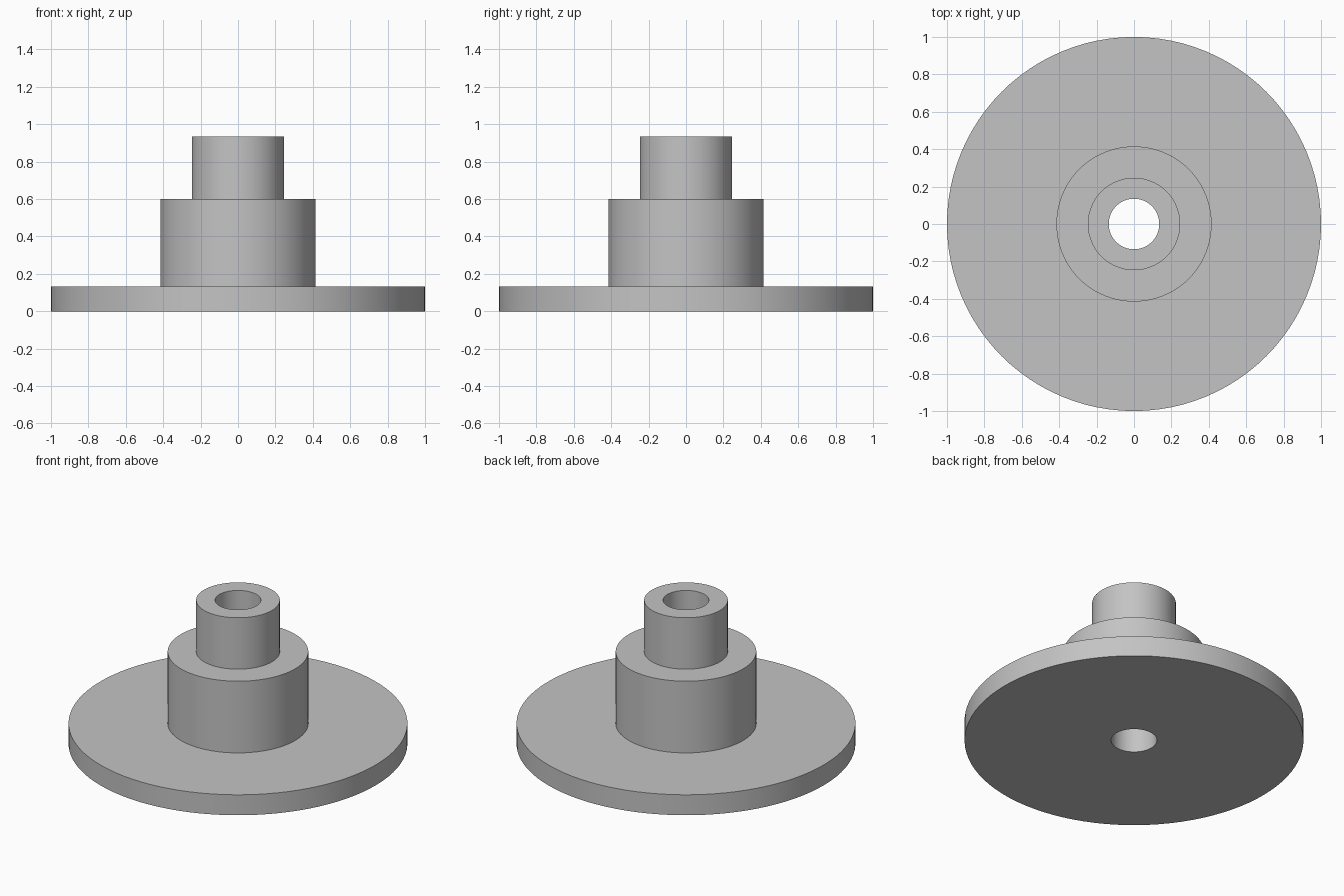
import bpy
import bmesh
import math
from mathutils import Matrix

SEGMENTS = 96
BORE = 0.135

cube = bpy.data.objects.get("Cube")
if cube:
    bpy.data.objects.remove(cube, do_unlink=True)

# Single plain grey finish
grey = bpy.data.materials.new("plain_grey")
grey.use_nodes = True
colour = (0.55, 0.55, 0.55, 1.0)
grey.diffuse_color = colour
grey.node_tree.nodes["Principled BSDF"].inputs["Base Color"].default_value = colour


def lathe(name, profile):
    """Revolve a closed (radius, height) outline around the z axis."""
    bm = bmesh.new()
    rings = []
    for radius, height in profile:
        ring = bmesh.ops.create_circle(
            bm, segments=SEGMENTS, radius=radius,
            matrix=Matrix.Translation((0, 0, height)))["verts"]
        rings.append(ring)
    for lower, upper in zip(rings, rings[1:] + rings[:1]):
        for i in range(SEGMENTS):
            j = (i + 1) % SEGMENTS
            bm.faces.new((lower[i], lower[j], upper[j], upper[i]))
    bmesh.ops.recalc_face_normals(bm, faces=bm.faces)
    mesh = bpy.data.meshes.new(name)
    bm.to_mesh(mesh)
    bm.free()
    mesh.materials.append(grey)
    obj = bpy.data.objects.new(name, mesh)
    bpy.context.collection.objects.link(obj)
    bpy.ops.object.select_all(action="DESELECT")
    obj.select_set(True)
    bpy.context.view_layer.objects.active = obj
    bpy.ops.object.shade_smooth_by_angle(angle=math.radians(30))
    return obj


# Wide base flange, hub and neck as one turned piece with a through bore
lathe("flanged_hub", [
    (BORE, 0.0), (1.0, 0.0), (1.0, 0.133),
    (0.415, 0.133), (0.415, 0.6),
    (0.247, 0.6), (0.247, 0.935), (BORE, 0.935),
])
